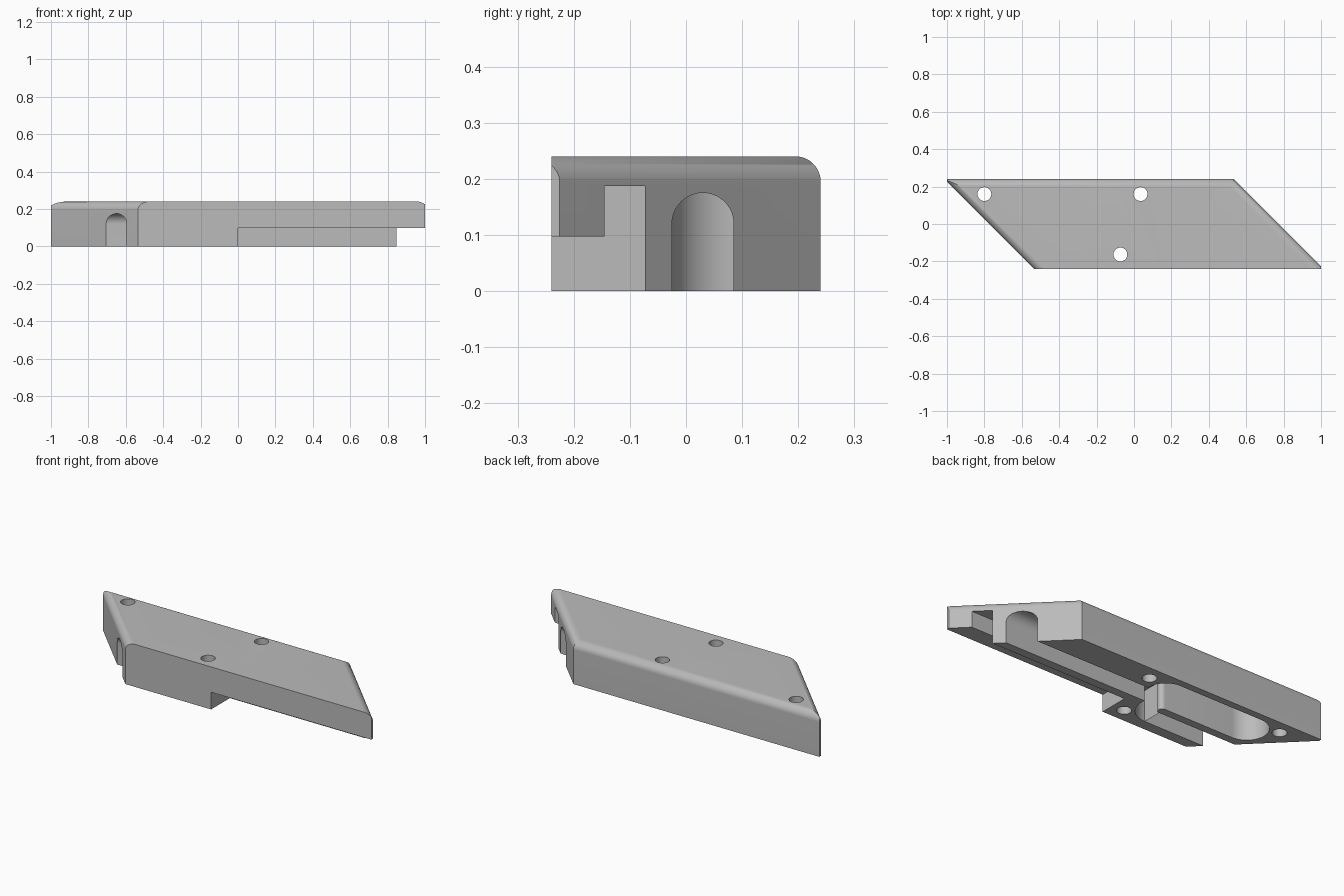
import bpy, bmesh, math
from mathutils import Vector

cube = bpy.data.objects.get("Cube")
if cube:
    bpy.data.objects.remove(cube, do_unlink=True)

HALF_W, HEIGHT, FILLET = 0.24, 0.24, 0.045
END = 0.775 / math.sqrt(2)      # centre to slanted end
DEPTH = 0.175                   # ceiling of the channels and pocket
LOW = -0.05                     # cutters start below the base


def arc(cx, cy, r, start, stop, steps=16):
    return [(cx + r * math.cos(math.radians(start + (stop - start) * i / steps)),
             cy + r * math.sin(math.radians(start + (stop - start) * i / steps)))
            for i in range(steps + 1)]


def prism(name, outline, u, v, start, sweep):
    """Solid made by sweeping an outline drawn on the axes u and v."""
    u, v, start, sweep = Vector(u), Vector(v), Vector(start), Vector(sweep)
    bm = bmesh.new()
    face = bm.faces.new([bm.verts.new(start + u * a + v * b) for a, b in outline])
    grown = bmesh.ops.extrude_face_region(bm, geom=[face])["geom"]
    bmesh.ops.translate(bm, vec=sweep,
                        verts=[g for g in grown if isinstance(g, bmesh.types.BMVert)])
    bmesh.ops.recalc_face_normals(bm, faces=bm.faces)
    mesh = bpy.data.meshes.new(name)
    bm.to_mesh(mesh)
    bm.free()
    obj = bpy.data.objects.new(name, mesh)
    bpy.context.collection.objects.link(obj)
    return obj


def upright(name, outline, bottom, top):
    return prism(name, outline, (1, 0, 0), (0, 1, 0), (0, 0, bottom), (0, 0, top - bottom))


def along_x(name, outline, x0, x1):
    return prism(name, outline, (0, 1, 0), (0, 0, 1), (x0, 0, 0), (x1 - x0, 0, 0))


def combine(target, tool, operation):
    tool.hide_render = True
    mod = target.modifiers.new(tool.name, "BOOLEAN")
    mod.operation, mod.solver, mod.object = operation, "EXACT", tool
    bpy.context.view_layer.objects.active = target
    bpy.ops.object.modifier_apply(modifier=mod.name)
    bpy.data.objects.remove(tool, do_unlink=True)


def box(x0, y0, x1, y1):
    return [(x0, y0), (x1, y0), (x1, y1), (x0, y1)]


def arch(y0, y1):
    r = (y1 - y0) / 2
    return [(y0, LOW), (y1, LOW)] + arc((y0 + y1) / 2, DEPTH - r, r, 0, 180, 24)


# Slanted block: a bar with a rounded back edge crossed with a bar with rounded ends
shoulder = HEIGHT - FILLET
body = along_x("slanted_block",
               [(-HALF_W, 0), (HALF_W, 0)]
               + arc(HALF_W - FILLET, shoulder, FILLET, 0, 90)
               + [(-HALF_W, HEIGHT)], -1, 1)
s = math.sqrt(0.5)
ends = prism("slanted_ends",
             [(-END, -0.1), (END, -0.1)]
             + arc(END - FILLET, shoulder, FILLET, 0, 90)
             + arc(-END + FILLET, shoulder, FILLET, 90, 180),
             (s, s, 0), (0, 0, 1), (-2 * s, 2 * s, 0), (4 * s, -4 * s, 0))
combine(body, ends, "INTERSECT")

# Stepped notch under the front edge
step = [(-0.4, LOW), (-0.073, LOW), (-0.073, 0.187),
        (-0.145, 0.187), (-0.145, 0.097), (-0.4, 0.097)]
combine(body, along_x("front_notch", step, 0, 1.2), "DIFFERENCE")

# Two arched channels joined by a U-turn
TURN_X, TURN_Y = -0.22, -0.0475
combine(body, along_x("right_end_channel", arch(-0.18, -0.07), -1.2, TURN_X), "DIFFERENCE")
combine(body, along_x("left_end_channel", arch(-0.025, 0.085), TURN_X, 1.2), "DIFFERENCE")
turn = arc(TURN_X, TURN_Y, 0.1325, -90, 90, 32) + arc(TURN_X, TURN_Y, 0.0225, 90, -90, 12)
combine(body, upright("channel_turn", turn, LOW, DEPTH), "DIFFERENCE")

# Round-ended pocket beside the channels
POCKET_Y, POCKET_R = 0.0875, 0.1125
pocket = (arc(-0.13, POCKET_Y, POCKET_R, -90, 90, 28)
          + arc(-0.65, POCKET_Y, POCKET_R, 90, 270, 28))
combine(body, upright("pocket", pocket, LOW, DEPTH), "DIFFERENCE")

# Three screw holes
for x, y in ((-0.8, 0.16), (0.035, 0.16), (-0.073, -0.163)):
    combine(body, upright("screw_hole", arc(x, y, 0.037, 0, 360, 32)[:-1], LOW, 0.3),
            "DIFFERENCE")

# Plain grey finish
grey = bpy.data.materials.new("plain_grey")
grey.use_nodes = True
colour = (0.5, 0.5, 0.5, 1)
grey.diffuse_color = colour
grey.node_tree.nodes["Principled BSDF"].inputs["Base Color"].default_value = colour
body.data.materials.clear()
body.data.materials.append(grey)
for poly in body.data.polygons:
    poly.material_index = 0

bpy.ops.object.select_all(action="DESELECT")
body.select_set(True)
bpy.context.view_layer.objects.active = body
bpy.ops.object.shade_smooth_by_angle(angle=math.radians(30))
